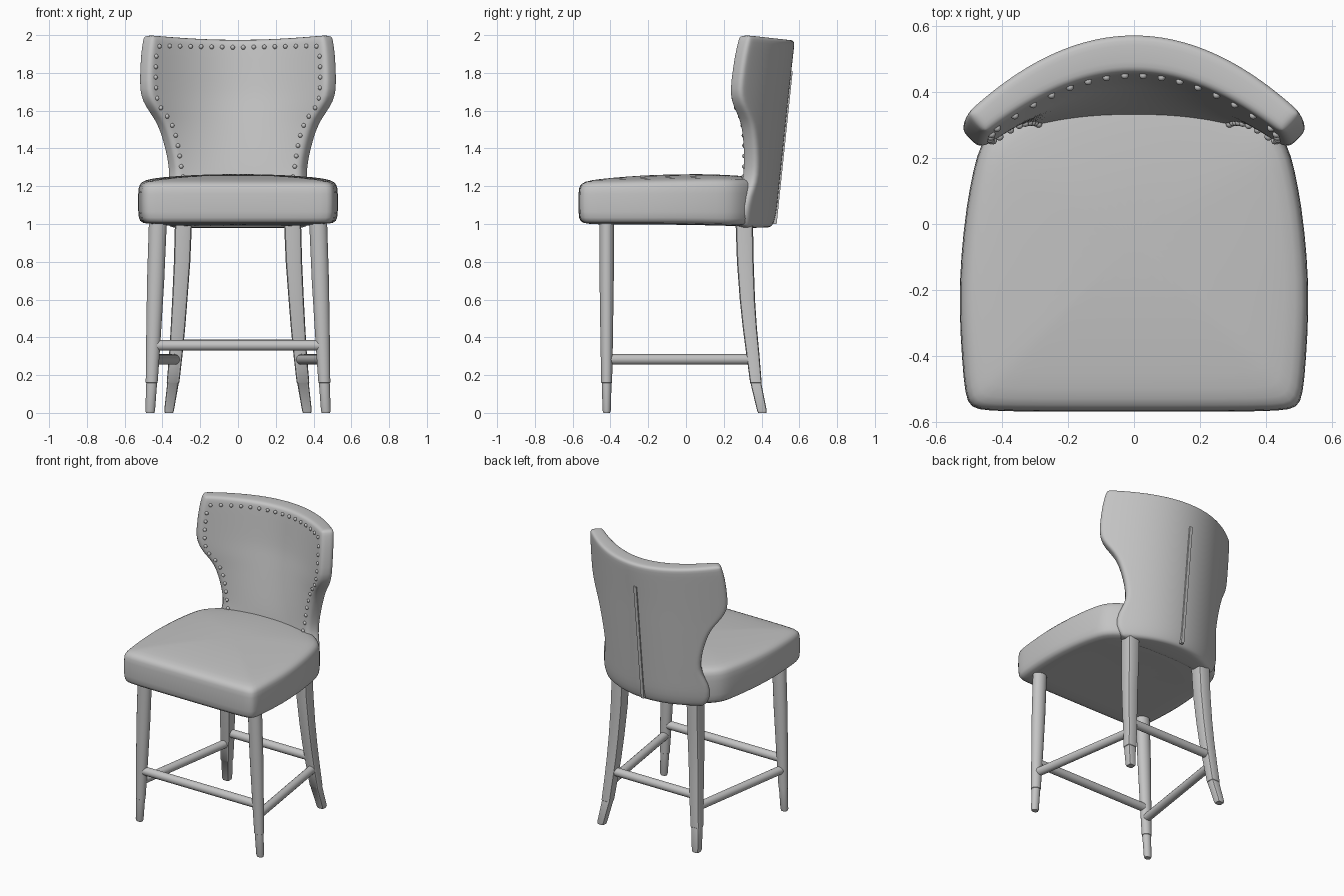
import bpy, bmesh, math
from mathutils import Vector, Matrix

if "Cube" in bpy.data.objects:
    bpy.data.objects.remove(bpy.data.objects["Cube"])

grey = bpy.data.materials.new("soft grey")
grey.diffuse_color = (0.55, 0.55, 0.55, 1)
grey.use_nodes = True
grey.node_tree.nodes["Principled BSDF"].inputs["Base Color"].default_value = grey.diffuse_color


def finish(name, bm, bevel=0, subsurf=0, angle=40):
    bmesh.ops.recalc_face_normals(bm, faces=bm.faces)
    me = bpy.data.meshes.new(name)
    bm.to_mesh(me)
    bm.free()
    ob = bpy.data.objects.new(name, me)
    bpy.context.collection.objects.link(ob)
    me.materials.append(grey)
    bpy.ops.object.select_all(action='DESELECT')
    ob.select_set(True)
    bpy.context.view_layer.objects.active = ob
    if bevel or subsurf:
        bpy.ops.object.shade_smooth()
    else:
        bpy.ops.object.shade_smooth_by_angle(angle=math.radians(angle))
    if bevel:
        m = ob.modifiers.new("bevel", 'BEVEL')
        m.width, m.segments = bevel, 3
        m.limit_method, m.angle_limit = 'ANGLE', math.radians(50)
    if subsurf:
        m = ob.modifiers.new("smooth", 'SUBSURF')
        m.levels = m.render_levels = subsurf
    return ob


def loft(name, rings, strip_caps=False, **kw):
    bm = bmesh.new()
    rows = [[bm.verts.new(p) for p in r] for r in rings]
    n = len(rows[0])
    for a, b in zip(rows, rows[1:]):
        for i in range(n):
            j = (i + 1) % n
            bm.faces.new((a[i], a[j], b[j], b[i]))
    for r in (rows[0], rows[-1]):
        if strip_caps:  # join the two long sides of the ring
            for i in range(n // 2 - 1):
                bm.faces.new((r[i], r[i + 1], r[n - 2 - i], r[n - 1 - i]))
        else:
            bm.faces.new(r)
    return finish(name, bm, **kw)


def lerp(table, z):
    for (a, va), (b, vb) in zip(table, table[1:]):
        if z <= b:
            return va + (vb - va) * (z - a) / (b - a)
    return table[-1][1]


# Seat cushion: rounded outline, stacked in scaled rings
half = [(0, -.57), (.3, -.57), (.45, -.568), (.497, -.558), (.513, -.52), (.522, -.42),
        (.532, -.25), (.526, -.1), (.51, .05), (.487, .17), (.467, .24), (.43, .29),
        (.36, .345), (.25, .40), (.13, .445), (0, .462)]
outline = half + [(-x, y) for x, y in half[-2:0:-1]]
seat_rings = []
for s, z in [(.3, .997), (.6, .997), (.92, .998), (.985, 1.012), (1, 1.05), (1, 1.175),
             (.987, 1.215), (.94, 1.236), (.8, 1.247), (.5, 1.258), (.2, 1.264)]:
    ring = []
    for x, y in outline:
        yy = -.05 + (y + .05) * s
        dz = .02 * min(yy, .15) if z > 1.2 else (-.03 * max(yy, 0) if z < 1.03 else 0)
        ring.append((x * s, yy, z + dz))
    seat_rings.append(ring)
loft("seat", seat_rings, subsurf=1)

# Curved winged backrest
width = [(.98, .37), (1.05, .42), (1.15, .41), (1.22, .375), (1.3, .375), (1.4, .395),
         (1.5, .425), (1.56, .455), (1.62, .50), (1.68, .527), (1.75, .532), (1.9, .526),
         (2.0, .51)]
K = .92


def back_y(z):
    return .577 + .105 * (z - 2) - (.015 if z < 1 else 0)


def outer(x, z):
    return Vector((x, back_y(z) - K * x * x, z))


def inner(x, z):
    u2 = min(1, (x / lerp(width, z)) ** 2)
    low = max(0, min(1, (1.7 - z) / .45))
    t = .088 + (.03 + .05 * low) * (1 - u2)
    return outer(x, z) - Vector((2 * K * x, 1, 0)).normalized() * t


N = 24
back_rings = []
for z, w in width:
    us = [2 * i / N - 1 for i in range(N + 1)]
    ring = [outer(u * w, z) for u in us] + [inner(u * w, z) for u in reversed(us)]
    for p, u in zip(ring, us + us[::-1]):
        p.z -= .025 * (1 - u * u) * max(0, (z - 1.7) / .3)
    back_rings.append(ring)
loft("backrest", back_rings, strip_caps=True, bevel=.025, subsurf=1)

# Raised seam down the middle of the back
loft("back_seam", [[(-.011, back_y(z) - .03, z), (.011, back_y(z) - .03, z),
                    (.011, back_y(z) + .008, z), (-.011, back_y(z) + .008, z)]
                   for z in (1.0, 1.2, 1.4, 1.6, 1.81)])

# Nail heads along the front border of the backrest
side = [(.29, 1.25), (.30, 1.3), (.31, 1.37), (.32, 1.43), (.333, 1.48), (.355, 1.54),
        (.385, 1.585), (.42, 1.63), (.433, 1.69), (.437, 1.8), (.432, 1.9), (.415, 1.943)]
path = [Vector((-x, z)) for x, z in side] + [Vector((0, 1.935))] + \
       [Vector(p) for p in reversed(side)]
total = sum((b - a).length for a, b in zip(path, path[1:]))
count = round(total / .056)
bm = bmesh.new()
for k in range(count + 1):
    d = total * k / count
    for a, b in zip(path, path[1:]):
        seg = (b - a).length
        if d <= seg + 1e-6:
            break
        d -= seg
    px, pz = a.lerp(b, d / seg)
    lo, hi = -.6, .6  # find the surface point in front of the nail
    for _ in range(30):
        mid = (lo + hi) / 2
        if inner(mid, pz).x < px:
            lo = mid
        else:
            hi = mid
    bmesh.ops.create_uvsphere(bm, u_segments=10, v_segments=6, radius=.012,
                              matrix=Matrix.Translation(inner(lo, pz)))
for f in bm.faces:
    f.smooth = True
finish("nail_heads", bm, angle=60)


# Legs: (z, x, y, half width x, half width y)
def leg(name, sx, rows, sides, power):
    rings = []
    for z, x, y, rx, ry in rows:
        ring = []
        for i in range(sides):
            a = 2 * math.pi * (i + .5) / sides
            c, s = math.cos(a), math.sin(a)
            ring.append((sx * (x + rx * math.copysign(abs(c) ** power, c)),
                         y + ry * math.copysign(abs(s) ** power, s), z))
        rings.append(ring)
    loft(name, rings)


front = [(0, .465, -.42, .022, .018), (.012, .465, -.42, .026, .022),
         (.158, .457, -.42, .029, .026), (.16, .457, -.42, .032, .029),
         (.36, .449, -.42, .038, .033), (.7, .436, -.42, .046, .038), (1.02, .424, -.42, .048, .039)]
rear = [(0, .365, .403, .022, .022), (.012, .365, .402, .026, .026),
        (.158, .344, .37, .031, .029), (.16, .344, .37, .034, .031),
        (.3, .33, .355, .036, .035), (.45, .318, .338, .039, .038), (.6, .308, .325, .041, .041),
        (.8, .296, .314, .044, .045), (1.03, .288, .308, .046, .047)]
for sx, s in ((1, "right"), (-1, "left")):
    leg("front_leg_" + s, sx, front, 20, 1)
    leg("rear_leg_" + s, sx, rear, 12, .4)


# Stretcher rails between the legs
def rail(name, a, b, r=.028):
    a, b = Vector(a), Vector(b)
    q = (b - a).to_track_quat('Z', 'Y')
    rings = [[p + q @ Vector((r * math.cos(t * math.pi / 8), r * math.sin(t * math.pi / 8), 0))
              for t in range(16)] for p in (a, b)]
    loft(name, rings)


rail("front_rail", (-.44, -.42, .357), (.44, -.42, .357))
rail("rear_rail", (-.325, .35, .36), (.325, .35, .36))
for sx, s in ((1, "right"), (-1, "left")):
    rail("side_rail_" + s, (sx * .45, -.42, .283), (sx * .332, .355, .283))
